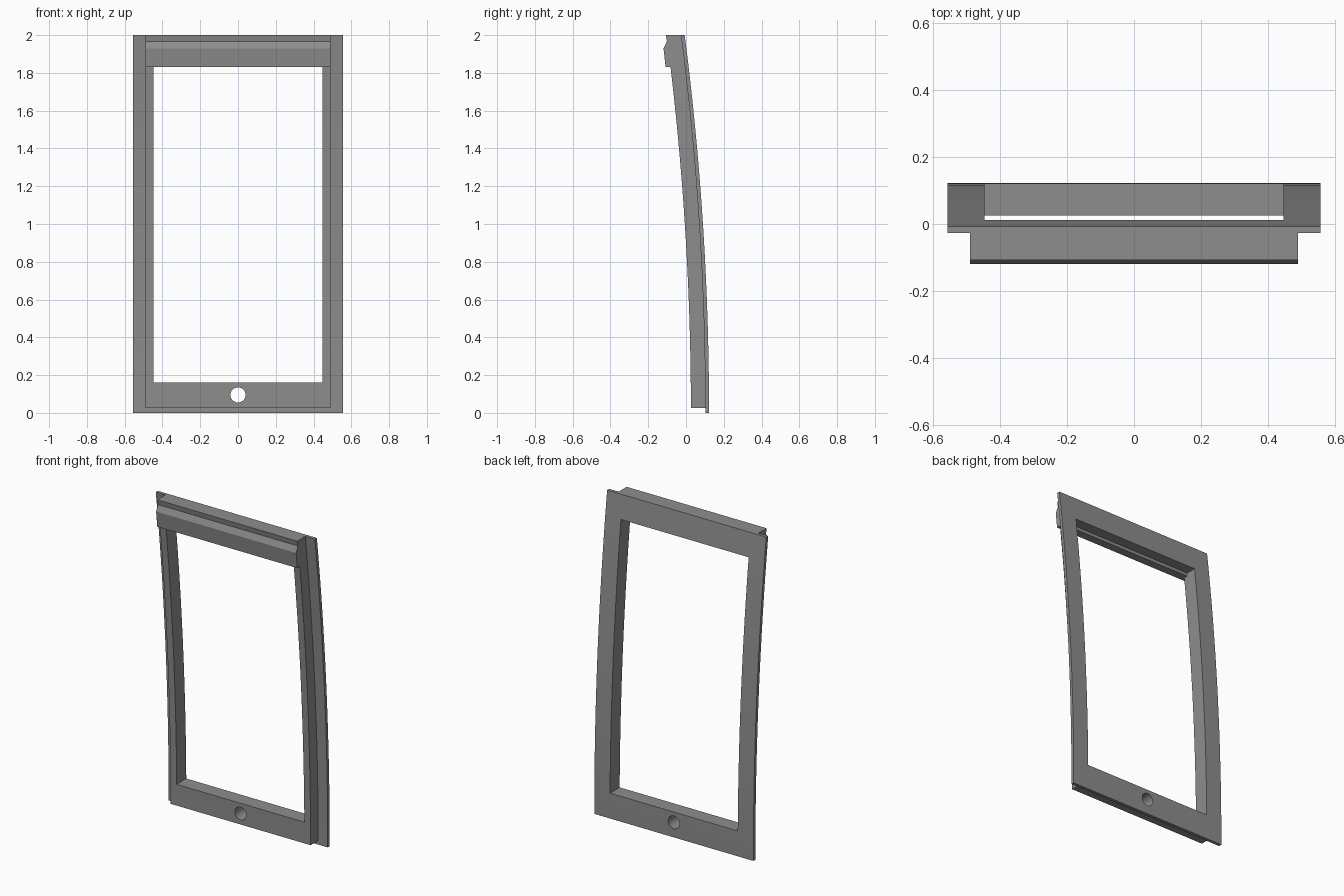
import bpy, bmesh, math

if "Cube" in bpy.data.objects:
    bpy.data.objects.remove(bpy.data.objects["Cube"])

grey = bpy.data.materials.new("mid_grey")
grey.diffuse_color = (0.27, 0.27, 0.27, 1)
grey.use_nodes = True
grey.node_tree.nodes["Principled BSDF"].inputs["Base Color"].default_value = grey.diffuse_color

STEPS = 24


def bow(z):
    """Backward bow of the panel: shift in y at height z."""
    return -0.0322 * z * z


def extrude_profile(name, profile, half_width):
    """Extrude a closed (y, z) side profile across x."""
    bm = bmesh.new()
    base = bm.faces.new([bm.verts.new((-half_width, y, z)) for y, z in profile])
    new = bmesh.ops.extrude_face_region(bm, geom=[base])["geom"]
    bmesh.ops.translate(bm, vec=(2 * half_width, 0, 0),
                        verts=[v for v in new if isinstance(v, bmesh.types.BMVert)])
    bmesh.ops.recalc_face_normals(bm, faces=bm.faces)
    mesh = bpy.data.meshes.new(name)
    bm.to_mesh(mesh)
    bm.free()
    mesh.materials.append(grey)
    obj = bpy.data.objects.new(name, mesh)
    bpy.context.collection.objects.link(obj)
    return obj


def bowed_slab(name, y_front, y_back, z0, z1, half_width):
    zs = [z0 + (z1 - z0) * i / STEPS for i in range(STEPS + 1)]
    front = [(y_front + bow(z), z) for z in zs]
    back = [(y_back + bow(z), z) for z in reversed(zs)]
    return extrude_profile(name, front + back, half_width)


def combine(target, other, operation):
    """Apply a boolean and remove the helper."""
    mod = target.modifiers.new(operation, 'BOOLEAN')
    mod.operation, mod.object, mod.solver = operation, other, 'EXACT'
    bpy.context.view_layer.objects.active = target
    bpy.ops.object.modifier_apply(modifier=mod.name)
    bpy.data.objects.remove(other)


# Thin wide flange at the back, deeper narrow body in front of it
frame = bowed_slab("window_frame", 0.102, 0.122, 0, 2, 0.557)
combine(frame, bowed_slab("frame_body", 0.026, 0.112, 0.025, 2, 0.49), 'UNION')

# Window opening
opening = [(-0.5, 0.16), (0.5, 0.16), (0.5, 1.85), (-0.5, 1.85)]
combine(frame, extrude_profile("opening_cutter", opening, 0.447), 'DIFFERENCE')

# Moulded header with a lip hanging over the opening
header = [(-0.108, 1.83), (-0.119, 1.93), (-0.101, 1.967), (-0.107, 2.0),
          (-0.055, 2.0), (-0.055, 1.83)]
combine(frame, extrude_profile("header", header, 0.49), 'UNION')

# Round hole through the bottom rail
bpy.ops.mesh.primitive_cylinder_add(vertices=32, radius=0.04, depth=1,
                                    location=(0, 0, 0.095),
                                    rotation=(math.pi / 2, 0, 0))
hole = bpy.context.object
hole.data.materials.append(grey)
combine(frame, hole, 'DIFFERENCE')

# Smooth the bow, keep the edges sharp
bpy.ops.object.select_all(action='DESELECT')
frame.select_set(True)
bpy.context.view_layer.objects.active = frame
bpy.ops.object.shade_smooth_by_angle(angle=math.radians(25))
